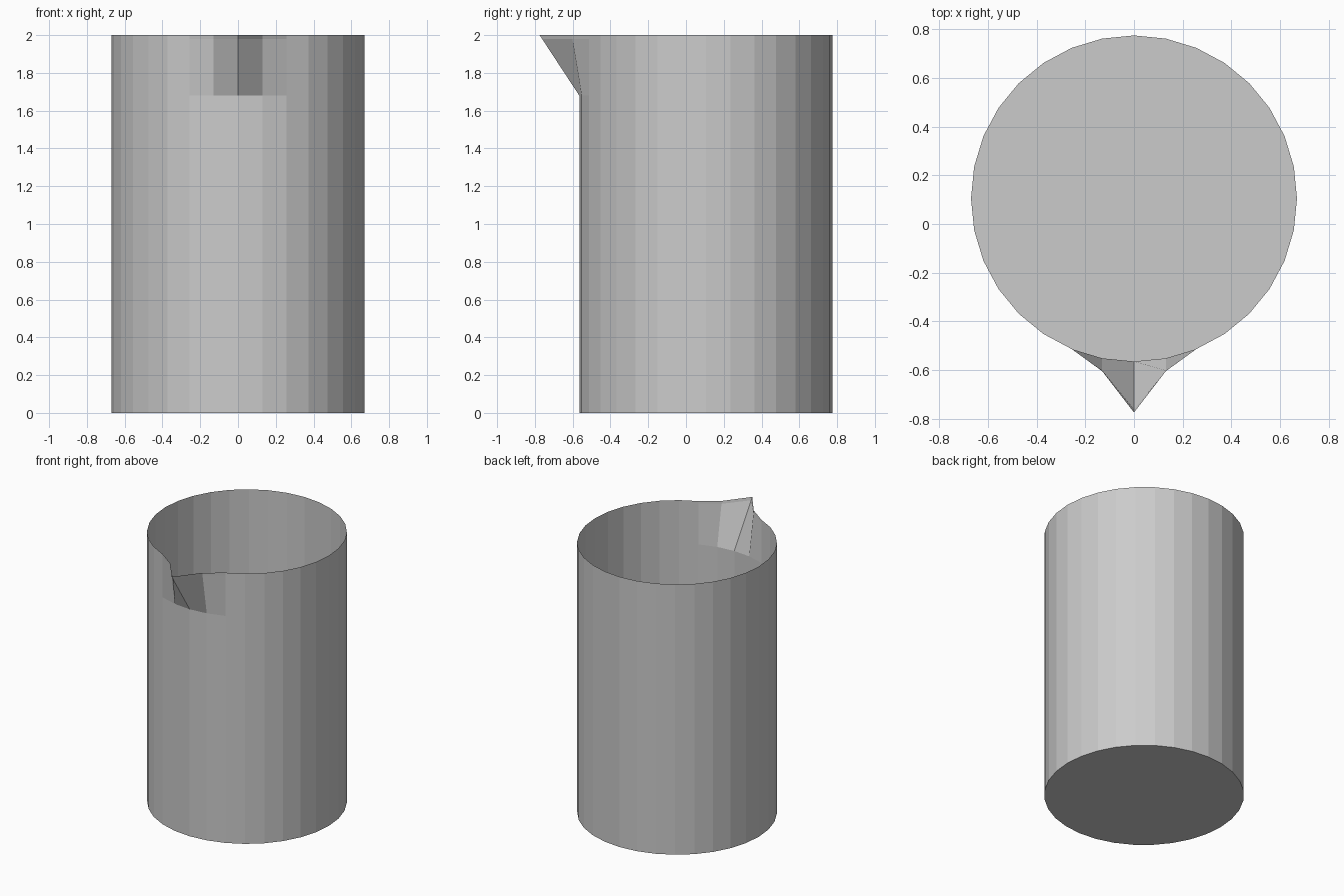
import bpy, bmesh
from math import sin, cos, pi

if "Cube" in bpy.data.objects:
    bpy.data.objects.remove(bpy.data.objects["Cube"])

SIDES, RADIUS, CENTRE_Y = 32, 0.67, 0.105
SPOUT_BASE, TOP = 1.68, 2.0
# outward pull (-y) of the rim by steps away from the spout tip
PULL = {0: 0.21, 1: 0.053}

bm = bmesh.new()


def ring(z):
    """One horizontal loop; above the spout base the front is drawn out."""
    t = max(0.0, (z - SPOUT_BASE) / (TOP - SPOUT_BASE))
    loop = []
    for i in range(SIDES):
        a = 2 * pi * i / SIDES
        pull = PULL.get(min(i, SIDES - i), 0) * t
        loop.append(bm.verts.new((RADIUS * sin(a),
                                  CENTRE_Y - RADIUS * cos(a) - pull, z)))
    return loop


# Thin wall, open at the top, with pinched pouring spout
rings = [ring(z) for z in (0, SPOUT_BASE, 1.98, TOP)]
for lower, upper in zip(rings, rings[1:]):
    for i in range(SIDES):
        j = (i + 1) % SIDES
        bm.faces.new((lower[i], lower[j], upper[j], upper[i]))

# Closed floor
bm.faces.new(rings[0][::-1])

mesh = bpy.data.meshes.new("beaker")
bm.to_mesh(mesh)
bm.free()
bpy.context.collection.objects.link(bpy.data.objects.new("beaker", mesh))
